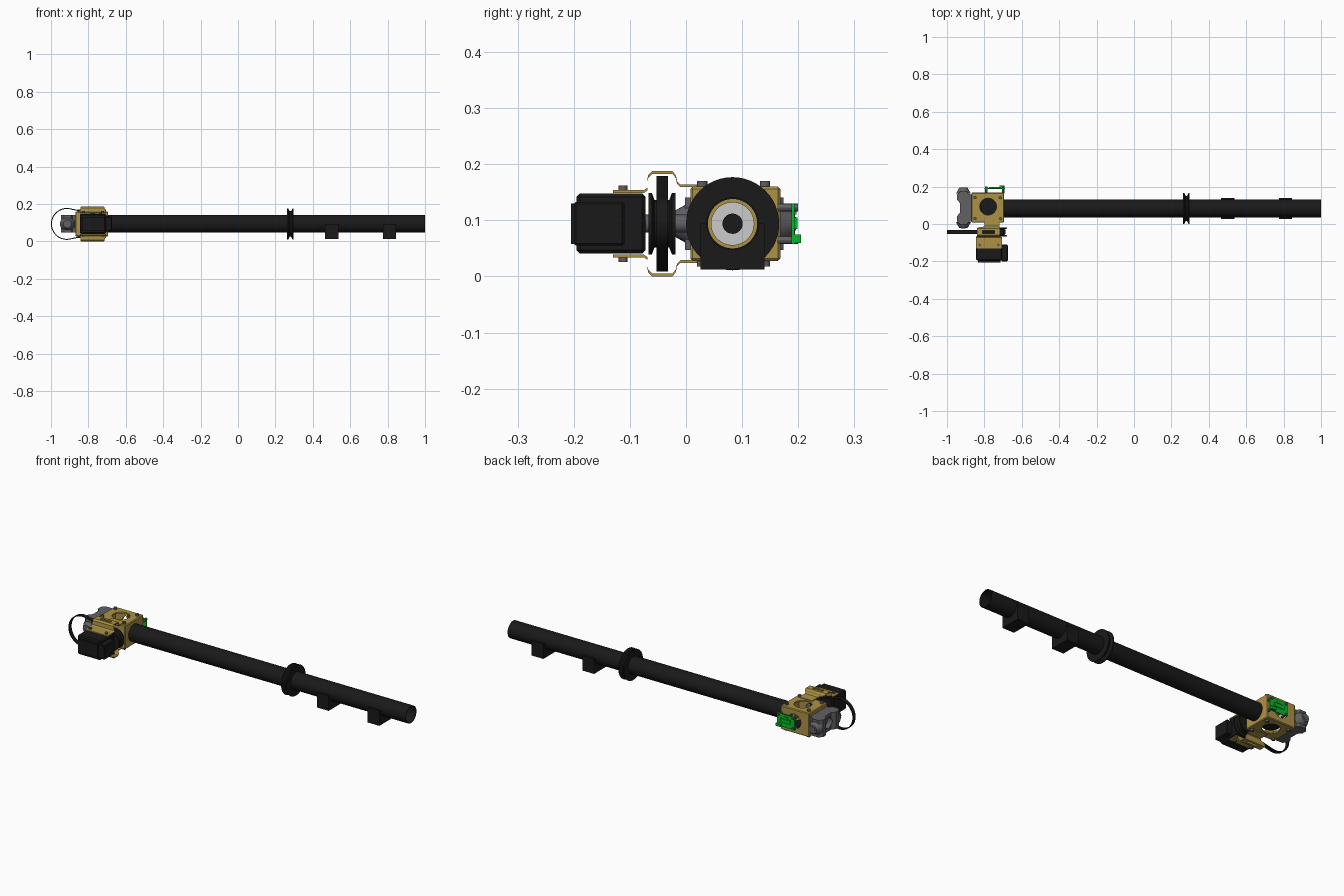
import bpy, bmesh, math
from mathutils import Matrix, Vector

if "Cube" in bpy.data.objects:
    bpy.data.objects.remove(bpy.data.objects["Cube"])

CY, CZ = 0.083, 0.094      # main axis


def mat(name, c):
    m = bpy.data.materials.new(name)
    m.diffuse_color = (*c, 1)
    m.use_nodes = True
    m.node_tree.nodes["Principled BSDF"].inputs["Base Color"].default_value = m.diffuse_color
    return m


BLACK = mat("black", (0.01, 0.01, 0.01))
GOLD = mat("gold", (0.42, 0.29, 0.06))
GREEN = mat("green", (0.0, 0.5, 0.02))
WHITE = mat("white", (1, 1, 1))
GREY = mat("grey", (0.12, 0.12, 0.13))
ROT = {'x': Matrix.Rotation(math.pi / 2, 4, 'Y'), 'y': Matrix.Rotation(-math.pi / 2, 4, 'X'), 'z': Matrix()}


def finish(name, bm, m, smooth=False):
    bmesh.ops.recalc_face_normals(bm, faces=bm.faces)
    me = bpy.data.meshes.new(name)
    bm.to_mesh(me)
    bm.free()
    ob = bpy.data.objects.new(name, me)
    bpy.context.collection.objects.link(ob)
    if m:
        me.materials.append(m)
    if smooth:
        bpy.ops.object.select_all(action='DESELECT')
        ob.select_set(True)
        bpy.context.view_layer.objects.active = ob
        bpy.ops.object.shade_smooth_by_angle()
    return ob


def box(name, x0, x1, y0, y1, z0, z1, m, bevel=0):
    bm = bmesh.new()
    bmesh.ops.create_cube(bm, size=1)
    for v in bm.verts:
        v.co = ((x0 + x1) / 2 + v.co.x * (x1 - x0), (y0 + y1) / 2 + v.co.y * (y1 - y0), (z0 + z1) / 2 + v.co.z * (z1 - z0))
    if bevel:
        bmesh.ops.bevel(bm, geom=bm.edges[:], offset=bevel, segments=1, affect='EDGES')
    return finish(name, bm, m)


def rod(name, centre, axis, r, length, m, r2=None, n=32):
    bm = bmesh.new()
    bmesh.ops.create_cone(bm, cap_ends=True, segments=n, radius1=r, radius2=r if r2 is None else r2,
                          depth=length, matrix=Matrix.Translation(centre) @ ROT[axis])
    return finish(name, bm, m, True)


def lathe(name, centre, axis, profile, m, n=48):
    # closed (radius, offset) profile swept around an axis
    bm = bmesh.new()
    rings = [[bm.verts.new((r * math.cos(2 * math.pi * i / n), r * math.sin(2 * math.pi * i / n), h)) for r, h in profile] for i in range(n)]
    k = len(profile)
    for i in range(n):
        a, b = rings[i], rings[(i + 1) % n]
        for j in range(k):
            bm.faces.new((a[j], b[j], b[(j + 1) % k], a[(j + 1) % k]))
    bm.transform(Matrix.Translation(centre) @ ROT[axis])
    return finish(name, bm, m, True)


def cut(ob, *cutters):
    for c in cutters:
        c.hide_render = True
        c.hide_viewport = True
        c.display_type = 'WIRE'
        mod = ob.modifiers.new("cut", 'BOOLEAN')
        mod.operation, mod.object, mod.solver = 'DIFFERENCE', c, 'EXACT'
    dg = bpy.context.evaluated_depsgraph_get()
    me = bpy.data.meshes.new_from_object(ob.evaluated_get(dg))
    ob.modifiers.clear()
    ob.data = me
    for c in cutters:
        bpy.data.objects.remove(c)


# Long hollow tube, grooved collar and two feet
lathe("main_tube", (0.15, CY, CZ), 'x', [(0.047, -0.85), (0.047, 0.85), (0.044, 0.85), (0.044, -0.85)], BLACK)
lathe("tube_collar", (0.28, CY, CZ), 'x', [(0.046, -0.017), (0.083, -0.017), (0.083, -0.011), (0.068, -0.004),
      (0.068, 0.004), (0.083, 0.011), (0.083, 0.017), (0.046, 0.017)], BLACK)
for x in (0.5, 0.81):
    foot = box("tube_foot", x - 0.036, x + 0.036, CY - 0.057, CY + 0.057, 0.012, CZ, BLACK)
    cut(foot, rod("foot_cutter", (x, CY, CZ), 'x', 0.0465, 0.2, None))

# Gold bracket box with round openings
frame = box("bracket_box", -0.87, -0.695, 0.008, 0.168, 0.028, 0.16, GOLD, 0.004)
bx = -0.78
cut(frame, box("inner_cutter", -0.863, -0.702, 0.015, 0.161, 0.035, 0.153, None),
    rod("hole_z", (bx, CY + 0.01, CZ), 'z', 0.045, 0.3, None),
    rod("hole_y", (bx, CY, CZ), 'y', 0.04, 0.3, None),
    rod("hole_x", (-0.70, CY, CZ), 'x', 0.038, 0.1, None))
rod("white_disc", (-0.858, CY, CZ), 'x', 0.05, 0.008, WHITE)
rod("inner_shaft", (-0.835, CY, CZ), 'x', 0.018, 0.04, BLACK)
rod("inner_plug", (bx, CY + 0.01, 0.05), 'z', 0.045, 0.012, BLACK)

# Corner bolts, top and bottom
for s in (-1, 1):
    for x in (-0.85, -0.715):
        for y in (0.029, 0.141):
            rod("box_bolt", (x, y, CZ + s * 0.069), 'z', 0.009, 0.014, GREY, n=12)
    for x in (-0.825, -0.725):
        rod("motor_bolt", (x, -0.112, CZ + s * 0.062), 'z', 0.008, 0.012, GREY, n=12)

# Grey yoke: plan outline extruded upward, with tapered ears
half = [(-0.868, 0.072), (-0.885, 0.075), (-0.893, 0.088), (-0.93, 0.088), (-0.947, 0.07), (-0.947, 0.045), (-0.93, 0.025)]
outline = half + [(x, -y) for x, y in reversed(half)]
bm = bmesh.new()
f = bm.faces.new([bm.verts.new((x, CY + 0.003 + y, CZ - 0.047)) for x, y in outline])
ext = bmesh.ops.extrude_face_region(bm, geom=[f])
bmesh.ops.translate(bm, vec=(0, 0, 0.094), verts=[v for v in ext['geom'] if isinstance(v, bmesh.types.BMVert)])
yoke = finish("yoke_body", bm, GREY)
cut(yoke, rod("saddle_cut", (-0.955, CY + 0.003, CZ), 'x', 0.03, 0.1, None))
for s in (-1, 1):
    r = (0.04, 0.022) if s > 0 else (0.022, 0.04)
    rod("yoke_ear", (-0.912, CY + 0.003 + s * 0.092, CZ), 'y', r[0], 0.032, GREY, r[1])
    rod("ear_pin", (-0.912, CY + 0.003 + s * 0.105, CZ), 'y', 0.012, 0.01, GREY)

# Hat-shaped gold straps joining box and motor: (y, z offset, x centre, half width)
strap = [(0.04, 0.068, -0.76, 0.04), (-0.01, 0.068, -0.76, 0.04), (-0.016, 0.074, -0.765, 0.045),
         (-0.018, 0.084, -0.775, 0.06), (-0.024, 0.092, -0.778, 0.062), (-0.06, 0.092, -0.778, 0.062),
         (-0.068, 0.084, -0.778, 0.064), (-0.069, 0.062, -0.775, 0.07), (-0.075, 0.058, -0.775, 0.07), (-0.13, 0.058, -0.775, 0.07)]
for s in (-1, 1):
    bm = bmesh.new()
    rows = [[[bm.verts.new((xc + e * w, y, CZ + s * (z + t))) for e in (-1, 1)] for t in (-0.003, 0.002)]
            for y, z, xc, w in strap]
    loops = [[r[0][0], r[0][1], r[1][1], r[1][0]] for r in rows]
    for a, b in zip(loops, loops[1:]):
        for j in range(4):
            bm.faces.new((a[j], a[(j + 1) % 4], b[(j + 1) % 4], b[j]))
    bm.faces.new(loops[0])
    bm.faces.new(loops[-1])
    ob = finish("gold_strap", bm, GOLD)
    cut(ob, box("slot_cutter", -0.81, -0.745, -0.05, -0.036, CZ + s * 0.094 - 0.02, CZ + s * 0.094 + 0.02, None))

# Motor with end cap, side connector and shaft
box("motor_body", -0.845, -0.705, -0.195, -0.072, 0.041, 0.148, BLACK, 0.006)
box("motor_cap", -0.835, -0.715, -0.205, -0.19, 0.058, 0.13, BLACK)
box("motor_connector", -0.71, -0.675, -0.2, -0.11, 0.055, 0.133, BLACK, 0.004)
px = -0.735
rod("motor_shaft", (px, -0.03, CZ), 'y', 0.016, 0.09, GREY)

# Drive pulley with two flanges
lathe("drive_pulley", (px, -0.043, CZ), 'y', [(0.012, -0.024), (0.055, -0.024), (0.055, -0.018), (0.042, -0.013),
      (0.042, 0.013), (0.055, 0.018), (0.055, 0.024), (0.012, 0.024)], BLACK)

# Belt wrapped tangentially round a large and a small circle
c1, r1, c2, r2 = -0.915, 0.0825, px, 0.0445
t = math.acos((r1 - r2) / (c2 - c1))
arc = [(c1, r1, t + (2 * math.pi - 2 * t) * i / 40) for i in range(41)] + [(c2, r2, -t + 2 * t * i / 20) for i in range(21)]
bm = bmesh.new()
loops = [[bm.verts.new((c + (r + d) * math.cos(a), y, CZ + (r + d) * math.sin(a)))
          for d, y in ((-0.0025, -0.053), (0.0025, -0.053), (0.0025, -0.032), (-0.0025, -0.032))] for c, r, a in arc]
for i, a in enumerate(loops):
    b = loops[(i + 1) % len(loops)]
    for j in range(4):
        bm.faces.new((a[j], a[(j + 1) % 4], b[(j + 1) % 4], b[j]))
finish("drive_belt", bm, BLACK, True)

# Green circuit board on standoffs with small connectors
box("circuit_board", -0.8, -0.69, 0.188, 0.193, 0.058, 0.13, GREEN)
for x in (-0.79, -0.7):
    for z in (0.065, 0.123):
        rod("board_standoff", (x, 0.181, z), 'y', 0.007, 0.038, GREY, n=12)
box("board_socket", -0.72, -0.692, 0.192, 0.205, 0.06, 0.075, GREEN)
box("board_header", -0.775, -0.715, 0.192, 0.199, 0.085, 0.105, GREEN)
box("board_chip", -0.76, -0.735, 0.192, 0.197, 0.11, 0.12, GREEN)
